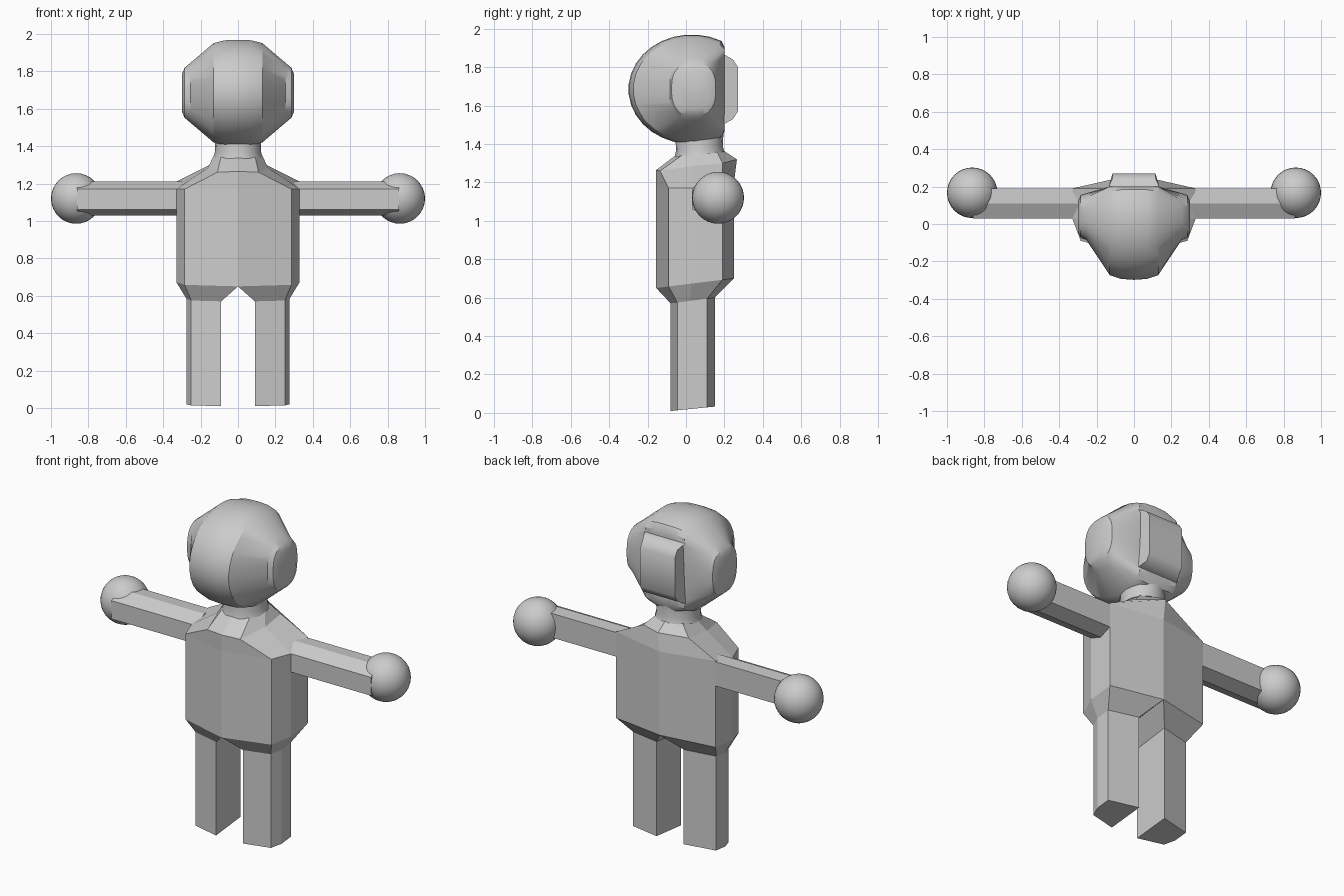
import bpy, bmesh, math

if "Cube" in bpy.data.objects:
    bpy.data.objects.remove(bpy.data.objects["Cube"])

grey = bpy.data.materials.new("plain grey")
grey.diffuse_color = (0.6, 0.6, 0.6, 1)
grey.use_nodes = True
grey.node_tree.nodes["Principled BSDF"].inputs["Base Color"].default_value = grey.diffuse_color


def finish(name, bm, smooth=None):
    bmesh.ops.remove_doubles(bm, verts=bm.verts, dist=0.0005)
    bmesh.ops.recalc_face_normals(bm, faces=bm.faces)
    me = bpy.data.meshes.new(name)
    bm.to_mesh(me)
    bm.free()
    me.materials.append(grey)
    ob = bpy.data.objects.new(name, me)
    bpy.context.collection.objects.link(ob)
    if smooth:
        bpy.ops.object.select_all(action='DESELECT')
        ob.select_set(True)
        bpy.context.view_layer.objects.active = ob
        bpy.ops.object.shade_smooth_by_angle(angle=math.radians(smooth))
    return ob


def loft(bm, rings, closed=True, caps=(True, True)):
    """Skin a list of rings that share one point count."""
    vs = [[bm.verts.new(p) for p in r] for r in rings]
    n = len(vs[0])
    for a, b in zip(vs, vs[1:]):
        for i in range(n if closed else n - 1):
            j = (i + 1) % n
            bm.faces.new((a[i], a[j], b[j], b[i]))
    for ring, cap in ((vs[0], caps[0]), (vs[-1], caps[1])):
        if cap:
            bm.faces.new(ring)
    return vs


def mirror_x(bm):
    geo = bmesh.ops.duplicate(bm, geom=bm.verts[:] + bm.edges[:] + bm.faces[:])
    for v in geo["geom"]:
        if isinstance(v, bmesh.types.BMVert):
            v.co.x = -v.co.x


# Body: half rings from foot to shoulders, mirrored
leg = [(.09, -.08), (.25, -.045), (.275, .02), (.275, .11), (.09, .15)]
plan = [(0, -.155), (.285, -.09), (.33, .03), (.33, .19), (0, .25)]
foot = [(x, y, .01 + .1 * (y + .08)) for x, y in leg]
hip = [(x, y, .57 + .13 * (y + .08)) for x, y in leg]
waist = [(x, y, .65 + .125 * (y + .155)) for x, y in plan]
chest = [(x, y, z) for (x, y), z in zip(plan, (1.17, 1.17, 1.17, 1.21, 1.2))]
shoulder = [(0, -.155, 1.265), (.11, -.135, 1.26), (.16, .03, 1.285),
            (.15, .19, 1.3), (0, .265, 1.32)]
bm = bmesh.new()
vs = loft(bm, [foot, hip, waist, chest, shoulder], closed=False, caps=(True, False))
for a, b in zip(vs[:2], vs[1:3]):          # inner leg and crotch
    bm.faces.new((a[0], b[0], b[4], a[4]))


# Neck base and collar on the same half rings
def neck_ring(r, z):
    pts = []
    for k in range(5):
        a = math.radians(-90 + 45 * k)
        y = .07 + r * math.sin(a)
        x = 0 if k in (0, 4) else r * math.cos(a)
        pts.append((x, y, z + .1 * (y - .07)))
    return pts


neck_vs = loft(bm, [shoulder, neck_ring(.13, 1.35)], closed=False, caps=(False, False))
mirror_x(bm)
finish("body", bm)

# Neck
bm = bmesh.new()
rings = []
for r, z in ((.13, 1.345), (.122, 1.375), (.125, 1.45)):
    rings.append([(r * math.cos(t * math.pi / 8), .07 + r * math.sin(t * math.pi / 8),
                   z + .1 * r * math.sin(t * math.pi / 8)) for t in range(16)])
loft(bm, rings)
finish("neck", bm, 30)

# Arms and ball hands
section = [(.03, 1.06), (.03, 1.17), (.11, 1.21), (.19, 1.205), (.19, 1.06), (.11, 1.03)]
for side, label in ((1, "right"), (-1, "left")):
    bm = bmesh.new()
    loft(bm, [[(side * x, y, z) for y, z in section] for x in (.30, .86)])
    finish(label + "_arm", bm)
    bm = bmesh.new()
    bmesh.ops.create_uvsphere(bm, u_segments=32, v_segments=16, radius=.135)
    for v in bm.verts:
        v.co.x += side * .865
        v.co.y += .167
        v.co.z += 1.12
    finish(label + "_hand", bm, 30)

# Head: side profile discs, tapering outward into the ear pads
N = 32


def disc(x, cy, ry, rz, power=1.0, back=9):
    pts = []
    for i in range(N):
        a = 2 * math.pi * (i + .5) / N
        c, s = math.cos(a), math.sin(a)
        y = cy + ry * math.copysign(abs(c) ** power, c)
        z = 1.685 + rz * math.copysign(abs(s) ** power, s)
        pts.append((x, min(y, back), z))
    return pts


half = [disc(.13, .03, .305, .267, 1, .2),
        disc(.255, .04, .125, .16, .75),
        disc(.285, .04, .115, .135, .75),
        disc(.30, .04, .08, .10, .75)]
middle = [disc(x, .03, ry, rz, 1, .2) for x, ry, rz in
          ((-.07, .325, .282), (0, .33, .285), (.07, .325, .282))]
bm = bmesh.new()
flip = [[(-x, y, z) for x, y, z in r] for r in reversed(half)]
loft(bm, flip + middle + half)
finish("head", bm, 28)

# Rounded panel on the back of the head
panel = [(.10, 1.50), (.20, 1.505), (.245, 1.53), (.27, 1.57),
         (.27, 1.80), (.245, 1.84), (.20, 1.865), (.10, 1.87)]
bm = bmesh.new()
loft(bm, [[(s * (.135 if y < .22 else .115), y, z) for y, z in panel] for s in (-1, 1)])
finish("back_panel", bm, 35)
